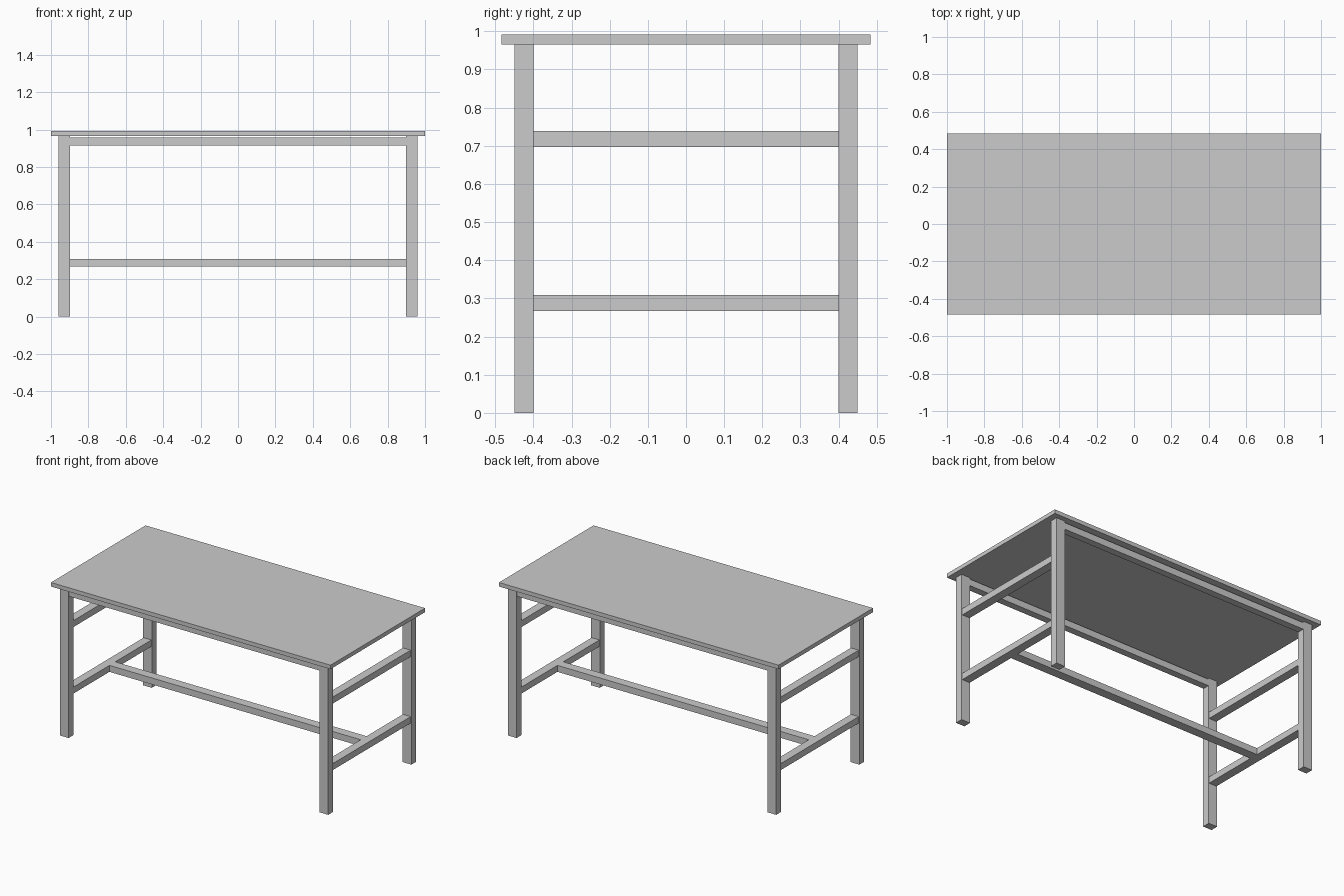
import bpy

if "Cube" in bpy.data.objects:
    bpy.data.objects.remove(bpy.data.objects["Cube"])


def box(name, x, y, z):
    """Box from (min, max) ranges on each axis."""
    bpy.ops.mesh.primitive_cube_add(
        size=1, location=[(a + b) / 2 for a, b in (x, y, z)])
    ob = bpy.context.object
    ob.name = name
    ob.scale = [b - a for a, b in (x, y, z)]
    bpy.ops.object.transform_apply(location=False, rotation=False, scale=True)
    return ob


def side(s, a, b):
    """Range a..b, mirrored to the negative side when s is -1."""
    return (a, b) if s > 0 else (-b, -a)


# Tabletop
box("tabletop", (-1, 1), (-0.483, 0.483), (0.965, 0.991))

for sx, xn in ((-1, "left"), (1, "right")):
    # Legs
    for sy, yn in ((-1, "front"), (1, "back")):
        box(f"{yn}_{xn}_leg", side(sx, 0.897, 0.96), side(sy, 0.4, 0.45), (0, 0.965))
    # Side rails between front and back legs
    for level, z in (("lower", (0.267, 0.309)), ("upper", (0.697, 0.739))):
        box(f"{xn}_{level}_rail", side(sx, 0.899, 0.955), (-0.4, 0.4), z)

# Long rails just under the tabletop
for sy, yn in ((-1, "front"), (1, "back")):
    box(f"{yn}_top_rail", (-0.897, 0.897), side(sy, 0.402, 0.447), (0.915, 0.958))

# Central stretcher joining the lower side rails
box("stretcher", (-0.899, 0.899), (-0.03, 0.03), (0.267, 0.309))
